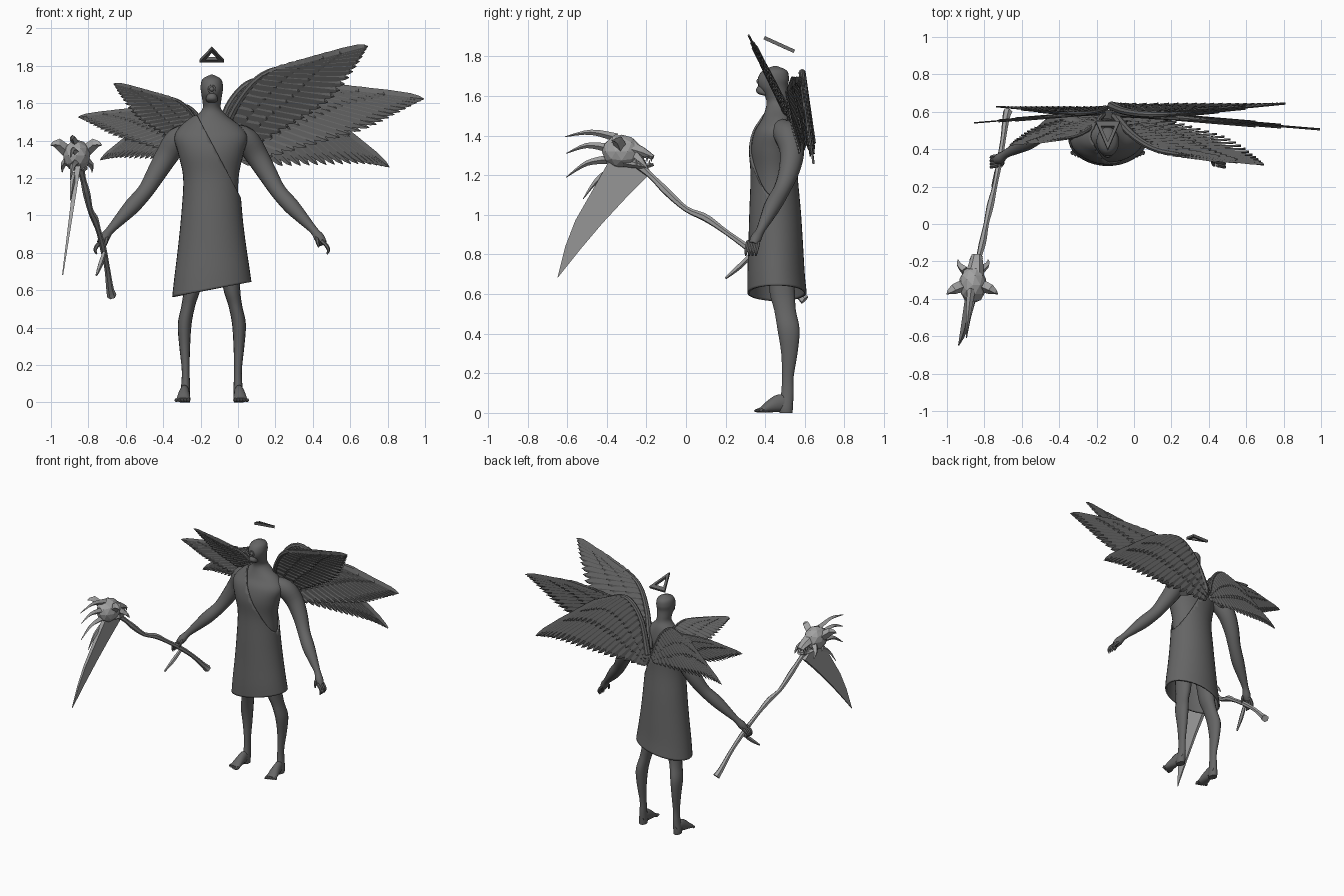
import bpy, bmesh, math
from mathutils import Vector, Matrix

if "Cube" in bpy.data.objects:
    bpy.data.objects.remove(bpy.data.objects["Cube"])

MID = -0.14  # x of the figure's centre line


def material(name, v):
    m = bpy.data.materials.new(name)
    m.use_nodes = True
    m.diffuse_color = (v, v, v, 1)
    m.node_tree.nodes["Principled BSDF"].inputs["Base Color"].default_value = (v, v, v, 1)
    return m


DARK = material("dark grey", 0.13)
PALE = material("pale grey", 0.36)


def sample(pts, t):
    """Point at t (0 to 1) on a smooth curve through points of any dimension."""
    f = t * (len(pts) - 1)
    i = min(int(f), len(pts) - 2)
    u = f - i
    a, b, c, d = (Vector(pts[max(0, min(len(pts) - 1, i + k))]) for k in (-1, 0, 1, 2))
    return b + ((c - a) * u + (a * 2 - b * 5 + c * 4 - d) * u ** 2 + (b * 3 - a - c * 3 + d) * u ** 3) * 0.5


def bridge(bm, rings, cap=True):
    for p, q in zip(rings, rings[1:]):
        for j in range(len(p)):
            k = (j + 1) % len(p)
            bm.faces.new((p[j], p[k], q[k], q[j]))
    if cap:
        bm.faces.new(rings[0][::-1])
        bm.faces.new(rings[-1])


def sweep(bm, pts, n=12, steps=20, level=False, cap=True):
    """Tube through (x, y, z, r) or (x, y, z, rx, ry); level keeps rings horizontal."""
    pts = [tuple(p) + (p[3],) if len(p) == 4 else p for p in pts]
    s = [sample(pts, i / steps) for i in range(steps + 1)]
    rings, side, last = [], Vector((1, 0, 0)), None
    for i, p in enumerate(s):
        tan = (s[min(i + 1, steps)] - s[max(i - 1, 0)]).to_3d().normalized()
        if level:
            tan = Vector((0, 0, 1))
        if last is None:
            side = tan.cross((0, 1, 0)) if abs(tan.y) < 0.9 else Vector((1, 0, 0))
        else:
            side = last.rotation_difference(tan) @ side
        if level:
            side = Vector((1, 0, 0))
        side = (side - tan * side.dot(tan)).normalized()
        up, last = tan.cross(side), tan
        rx, ry = max(p[3], 0.001), max(p[4], 0.001)
        ang = [2 * math.pi * j / n for j in range(n)]
        rings.append([bm.verts.new(p.to_3d() + side * rx * math.cos(a) + up * ry * math.sin(a)) for a in ang])
    bridge(bm, rings, cap)


def finish(name, bm, mat, smooth=True):
    bmesh.ops.recalc_face_normals(bm, faces=bm.faces)
    me = bpy.data.meshes.new(name)
    bm.to_mesh(me)
    bm.free()
    me.materials.append(mat)
    if smooth:
        me.polygons.foreach_set("use_smooth", [True] * len(me.polygons))
        me.set_sharp_from_angle(angle=math.radians(50))
    ob = bpy.data.objects.new(name, me)
    bpy.context.collection.objects.link(ob)
    return ob


def reflect(bm):
    bmesh.ops.transform(bm, matrix=Matrix.Translation((2 * MID, 0, 0)) @ Matrix.Scale(-1, 4, (1, 0, 0)), verts=bm.verts)


# Torso, neck and head
bm = bmesh.new()
sweep(bm, [(MID, .45, .8, .13, .1), (MID, .45, 1.0, .14, .11), (MID, .445, 1.2, .143, .108),
           (MID, .44, 1.33, .17, .112), (MID, .45, 1.42, .19, .105), (MID, .465, 1.48, .15, .085),
           (MID, .47, 1.53, .085, .07), (MID, .465, 1.57, .05, .058), (MID, .455, 1.61, .05, .062),
           (MID, .44, 1.65, .056, .074), (MID, .442, 1.69, .06, .078), (MID, .448, 1.73, .048, .06),
           (MID, .45, 1.753, .005, .005)], 28, 60, True)
finish("torso_and_head", bm, DARK)

# Single eye with rim, and a small chin
bm = bmesh.new()
bmesh.ops.create_uvsphere(bm, u_segments=12, v_segments=8, radius=.014, matrix=Matrix.Translation((MID, .369, 1.675)))
rim = [(MID + .019 * math.cos(a), .369, 1.675 + .019 * math.sin(a), .005) for a in [math.pi * k / 6 for k in range(13)]]
sweep(bm, rim, 6, 24)
finish("eye", bm, DARK)
bm = bmesh.new()
sweep(bm, [(MID, .42, 1.6, .01), (MID, .395, 1.61, .028), (MID, .383, 1.63, .03), (MID, .39, 1.66, .02)], 12, 10, True)
finish("chin", bm, DARK)

# Robe: a shell cut on a diagonal from the right shoulder to the left hip
bm = bmesh.new()
sweep(bm, [(MID, .46, .605, .212, .15), (MID, .455, .7, .2, .145), (MID, .453, .85, .18, .138),
           (MID, .45, 1.02, .162, .13), (MID, .445, 1.2, .153, .119), (MID, .44, 1.33, .18, .122),
           (MID, .45, 1.42, .2, .115), (MID, .465, 1.485, .16, .095), (MID, .47, 1.535, .095, .08)],
      36, 40, True, False)
for v in bm.verts:
    v.co.z += (v.co.x - MID) * 0.19 * max(0, 1 - (v.co.z - .6) / .4)
bmesh.ops.bisect_plane(bm, geom=bm.verts[:] + bm.edges[:] + bm.faces[:], plane_co=(-.2, 0, 1.5),
                       plane_no=(.32, 0, .17), clear_outer=True)
robe = finish("robe", bm, DARK)
mod = robe.modifiers.new("cloth", "SOLIDIFY")
mod.thickness = .012

# Arms, hands, legs and feet, built on the left and reflected
for side in ("left", "right"):
    bm = bmesh.new()
    sweep(bm, [(-.04, .47, 1.43, .055), (.04, .51, 1.405, .068), (.1, .535, 1.32, .062), (.16, .52, 1.22, .052),
               (.215, .485, 1.13, .043), (.285, .44, 1.05, .043), (.35, .405, .98, .032), (.405, .375, .92, .022),
               (.435, .353, .88, .028), (.455, .34, .85, .022)], 14, 36)
    for k in range(4):
        y = .365 - .017 * k
        sweep(bm, [(.445, y, .865, .011), (.472, y - .005, .84, .011), (.484, y - .01, .815, .009),
                   (.476, y - .012, .793, .004)], 6, 8)
    sweep(bm, [(.42, .35, .89, .01), (.425, .32, .86, .011), (.432, .31, .83, .004)], 6, 8)
    if side == "right":
        reflect(bm)
    finish(side + "_arm", bm, DARK)

    bm = bmesh.new()
    sweep(bm, [(-.05, .47, .85, .06, .07), (-.035, .485, .62, .046, .066), (-.015, .5, .52, .037, .056),
               (.005, .518, .42, .037, .057), (.005, .522, .3, .029, .042), (.0, .514, .18, .021, .03),
               (.0, .512, .1, .023, .032), (.004, .505, .03, .028, .036), (.004, .505, .0, .026, .034)], 14, 32, True)
    sweep(bm, [(.002, .53, .035, .02, .03), (.005, .48, .05, .026, .045), (.009, .43, .035, .033, .034),
               (.013, .39, .018, .038, .018), (.015, .37, .013, .034, .012)], 12, 14)
    for k in range(5):
        x = -.017 + .016 * k
        sweep(bm, [(x, .385, .014, .01), (x + .002, .36 + .005 * k, .012, .011), (x + .002, .345 + .006 * k, .009, .004)], 6, 6)
    if side == "right":
        reflect(bm)
    finish(side + "_leg", bm, DARK)

# Triangular halo
bm = bmesh.new()
c = Vector((MID, .487, 1.853))
out = [Vector((-.065, .06, -.027)), Vector((.065, .06, -.027)), Vector((0, -.092, .042))]
nrm = Vector((0, .41, .91)) * .009
rings = [[bm.verts.new(c + o * s + nrm * h) for s, h in ((1, 1), (1, -1), (.55, -1), (.55, 1))] for o in out]
bridge(bm, rings + rings[:1], False)
finish("halo", bm, DARK, False)


# Wings: feathers run from a bent arm line to a trailing line, with covert rows
def feather(bm, a, b, width, depth, lift):
    d = b - a
    w = Vector((-d.y, d.x)).normalized() * width
    rings = []
    for u, k in ((0, .5), (.2, .9), (.6, 1), (.85, .85), (.95, .5), (1, .06)):
        p = a + d * u
        ring = []
        for s, h in ((-1, -.004), (0, -.006), (1, .004), (0, .006)):
            q = p + w * s * k
            ring.append(bm.verts.new((q.x, depth(q.x, q.y) + lift + h, q.y)))
        rings.append(ring)
    bridge(bm, rings)


WINGS = {
    "upper": ([(-.1, 1.38), (.0, 1.6), (.14, 1.755), (.36, 1.815)],
              [(.08, 1.37), (.28, 1.48), (.5, 1.62), (.63, 1.79), (.695, 1.905)],
              lambda x, z: .585 - .5 * (z - 1.37)),
    "middle": ([(-.1, 1.38), (.04, 1.56), (.2, 1.67), (.5, 1.68)],
               [(.1, 1.29), (.38, 1.37), (.68, 1.46), (.86, 1.55), (.995, 1.622)],
               lambda x, z: .6 - .083 * (x - MID)),
    "lower": ([(-.12, 1.36), (-.04, 1.6), (.1, 1.72), (.3, 1.65)],
              [(-.08, 1.27), (.2, 1.265), (.45, 1.27), (.67, 1.275), (.81, 1.257)],
              lambda x, z: .645 - .125 * (z - 1.25)),
}
PIVOT = Vector((MID, .6, 1.36))
shrink = Matrix.Translation(PIVOT) @ Matrix.Diagonal((-.63, .63, .63, 1)) @ Matrix.Translation(-PIVOT)
for side in ("left", "right"):
    for name, (arm, trail, depth) in WINGS.items():
        bm = bmesh.new()
        for reach, lift, count in ((1, 0, 22), (.58, .007, 20), (.58, -.007, 20), (.3, .012, 18), (.3, -.012, 18)):
            for i in range(count):
                t = i / (count - 1)
                a, b = sample(arm, t), sample(trail, t)
                feather(bm, a, a + (b - a) * reach, .027, depth, lift)
        sweep(bm, [(p[0], depth(*p), p[1], r) for p, r in zip(arm, (.025, .02, .017, .008))], 8, 20)
        if side == "right":
            bmesh.ops.transform(bm, matrix=shrink, verts=bm.verts)
        finish(f"{side}_{name}_wing", bm, DARK, False)

# Scythe: crooked staff with knob and thorn
bm = bmesh.new()
sweep(bm, [(-.675, .6, .57, .026), (-.685, .56, .61, .02), (-.7, .45, .72, .015), (-.72, .33, .82, .017),
           (-.745, .2, .915, .014), (-.768, .1, .985, .02), (-.79, .0, 1.03, .015), (-.81, -.1, 1.12, .02),
           (-.83, -.18, 1.2, .016), (-.85, -.27, 1.28, .03)], 6, 30)
sweep(bm, [(-.715, .33, .8, .012), (-.735, .27, .74, .014), (-.757, .2, .68, .006)], 5, 6)
finish("scythe_staff", bm, PALE, False)

# Faceted skull with snout, jaw and teeth
bm = bmesh.new()
bmesh.ops.create_icosphere(bm, subdivisions=2, radius=1,
                           matrix=Matrix.Translation((-.862, -.325, 1.32)) @ Matrix.Diagonal((.075, .1, .085, 1)))
sweep(bm, [(-.855, -.29, 1.335, .055, .05), (-.845, -.22, 1.315, .04, .03), (-.84, -.165, 1.29, .028, .012)], 6, 4)
sweep(bm, [(-.855, -.31, 1.26, .05, .02), (-.84, -.22, 1.245, .035, .014), (-.835, -.165, 1.255, .02, .009)], 6, 4)
for k in range(4):
    for x in (-.025, .025):
        y = -.175 - .022 * k
        sweep(bm, [(-.84 + x, y, 1.295, .008), (-.84 + x, y, 1.268, .001)], 4, 1)
        sweep(bm, [(-.84 + x, y - .01, 1.25, .008), (-.84 + x, y - .01, 1.278, .001)], 4, 1)
finish("skull", bm, PALE, False)

# Side horns, crest and the row of claws
bm = bmesh.new()
for s in (-1, 1):
    sweep(bm, [(-.865 + s * .05, -.33, 1.34, .03), (-.865 + s * .1, -.35, 1.385, .028), (-.865 + s * .137, -.375, 1.375, .002)], 4, 4)
    sweep(bm, [(-.865 + s * .04, -.25, 1.3, .025), (-.86 + s * .075, -.22, 1.27, .015), (-.86 + s * .08, -.19, 1.23, .002)], 4, 4)
for y0, z0, y1, z1 in ((-.35, 1.39, -.61, 1.395), (-.4, 1.34, -.605, 1.31), (-.4, 1.28, -.605, 1.19), (-.38, 1.22, -.52, 1.08)):
    ym, zm = (y0 + y1) / 2, (z0 + z1) / 2 + .025
    sweep(bm, [(-.87, y0, z0, .022), (-.885, ym, zm, .013), (-.895, y1, z1, .002)], 4, 8)
finish("skull_horns_and_claws", bm, PALE, False)

# Curved blade, tapering to its tip
bm = bmesh.new()
edge = [(-.39, 1.27), (-.27, 1.26), (-.18, 1.21), (-.29, 1.1), (-.42, .96), (-.53, .83),
        (-.65, .68), (-.61, .84), (-.56, .97), (-.48, 1.11)]
rings = [[bm.verts.new((-.865 - (1.2 - z) * .14 + s * (.003 + .02 * (z - .68)), y, z)) for y, z in edge] for s in (-1, 1)]
bridge(bm, rings)
finish("scythe_blade", bm, PALE, False)
